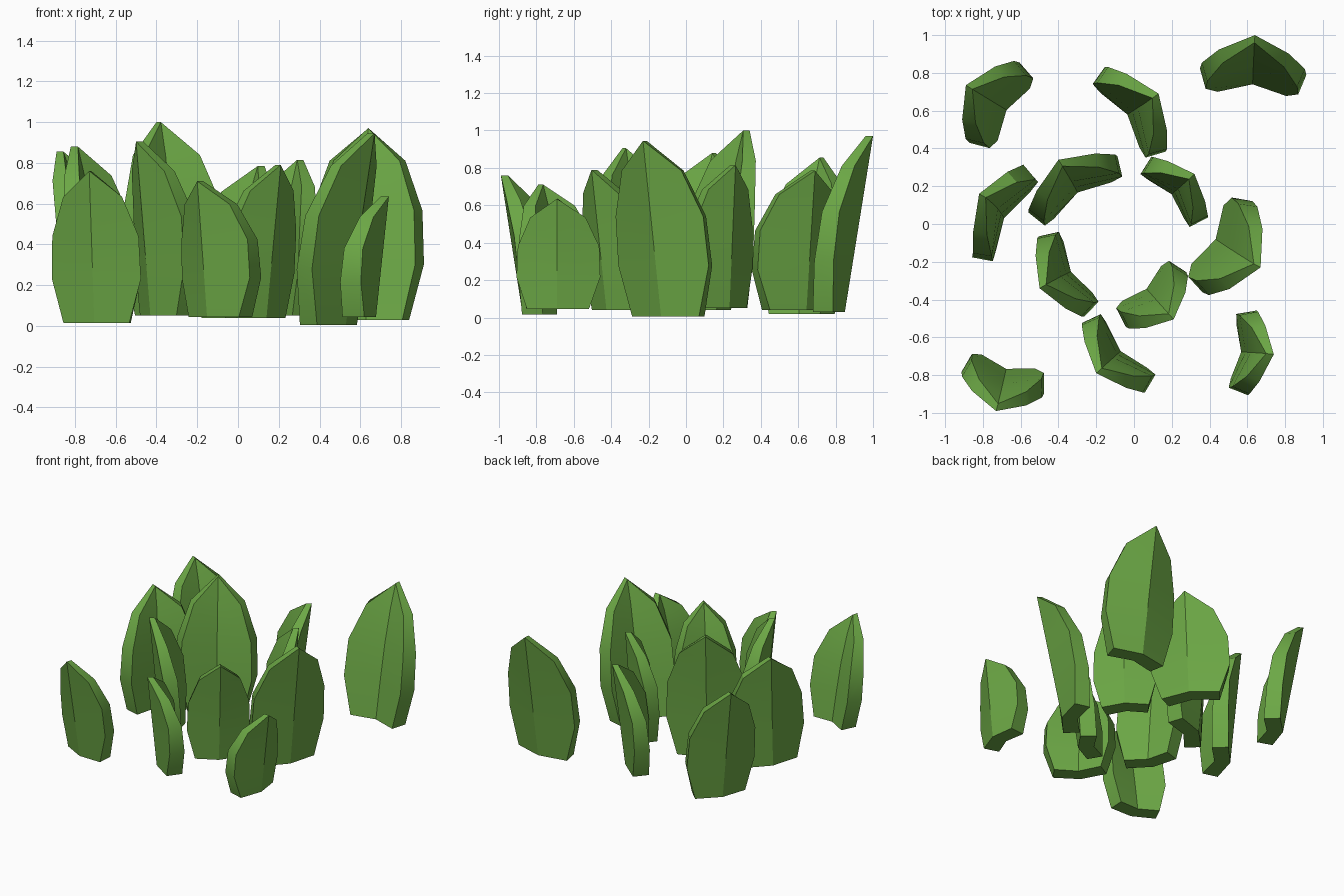
import bpy, bmesh, math
from mathutils import Vector

if "Cube" in bpy.data.objects:
    bpy.data.objects.remove(bpy.data.objects["Cube"])

green = bpy.data.materials.new("leaf green")
green.diffuse_color = (0.15, 0.39, 0.06, 1)
green.use_nodes = True
green.node_tree.nodes["Principled BSDF"].inputs["Base Color"].default_value = green.diffuse_color

# blade profile: height fraction, relative half width, fold depth (x half width), thickness
LEVELS = [(0.0, 0.74, 0.18, 0.11), (0.29, 1.0, 0.31, 0.105), (0.57, 0.97, 0.35, 0.095),
          (0.83, 0.66, 0.22, 0.07), (1.0, 0.0, 0.0, 0.04)]

# each leaf: inner edge corners (px, py, qx, qy), tip (x, y), bottom z, top z
LEAVES = [
    (0.38, 0.71, 0.87, 0.68, 0.64, 1.00, 0.03, 0.97),
    (-0.76, 0.40, -0.53, 0.77, -0.89, 0.735, 0.02, 0.855),
    (-0.21, 0.75, 0.07, 0.36, 0.13, 0.69, 0.04, 0.785),
    (0.51, 0.15, 0.28, -0.27, 0.67, -0.23, 0.005, 0.945),
    (-0.48, 0.00, -0.07, 0.26, -0.40, 0.34, 0.05, 1.00),
    (-0.77, -0.20, -0.53, 0.22, -0.82, 0.16, 0.04, 0.88),
    (0.05, 0.28, 0.31, 0.00, 0.32, 0.265, 0.05, 0.815),
    (-0.41, -0.05, -0.20, -0.42, -0.50, -0.34, 0.05, 0.905),
    (0.19, -0.20, -0.09, -0.45, 0.21, -0.505, 0.04, 0.79),
    (-0.19, -0.49, 0.10, -0.81, -0.20, -0.79, 0.045, 0.71),
    (0.56, -0.48, 0.52, -0.87, 0.74, -0.69, 0.045, 0.635),
    (-0.86, -0.69, -0.48, -0.79, -0.73, -0.99, 0.015, 0.76),
]


def build_leaf(name, px, py, qx, qy, tx, ty, z0, z1):
    p, q, tip = Vector((px, py, 0)), Vector((qx, qy, 0)), Vector((tx, ty, 0))
    mid = (p + q) / 2
    side = (q - p).normalized()
    out = Vector((-side.y, side.x, 0))
    if out.dot(tip - mid) < 0:
        out = -out
    w = (q - p).length / 2 / 0.87
    # straight ridge line from the foot to the tip
    base = mid + out * (0.07 + 0.3 * w)
    lean = tip - base
    bm = bmesh.new()
    rings = []
    for t, hw, depth, thick in LEVELS:
        c = base + lean * t + Vector((0, 0, z0 + (z1 - z0) * t))
        o = [c + side * (s * hw * w) - out * (abs(s) * depth * w) for s in (-1, 0, 1)]
        i = [c + side * (s * hw * w * 0.87) - out * (abs(s) * depth * w + thick)
             for s in (1, 0, -1)]
        rings.append([bm.verts.new(v) for v in o + i])
    for a, b in zip(rings, rings[1:]):
        for k in range(6):
            n = (k + 1) % 6
            bm.faces.new((a[k], a[n], b[n], b[k]))
    # folded bottom cap, pointed top
    r = rings[0]
    bm.faces.new((r[0], r[1], r[4], r[5]))
    bm.faces.new((r[1], r[2], r[3], r[4]))
    bmesh.ops.remove_doubles(bm, verts=bm.verts[:], dist=0.001)
    bmesh.ops.recalc_face_normals(bm, faces=bm.faces[:])
    me = bpy.data.meshes.new(name)
    bm.to_mesh(me)
    bm.free()
    me.materials.append(green)
    ob = bpy.data.objects.new(name, me)
    bpy.context.collection.objects.link(ob)
    ob.select_set(True)
    bpy.context.view_layer.objects.active = ob


for n, leaf in enumerate(LEAVES):
    build_leaf("leaf_%02d" % (n + 1), *leaf)
bpy.ops.object.shade_smooth_by_angle(angle=math.radians(30))
